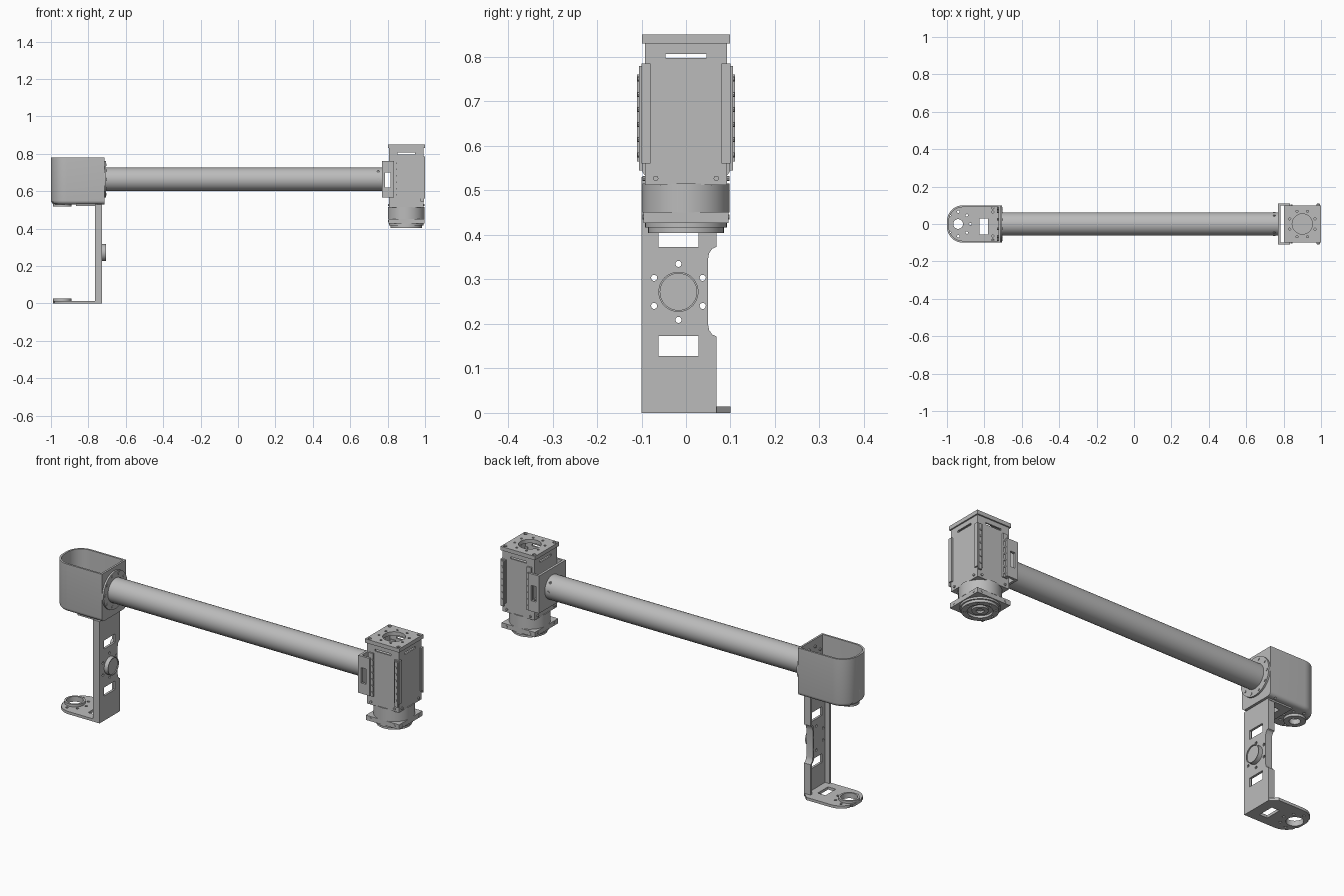
import bpy, bmesh
from math import sin, cos, pi, radians
from mathutils import Vector

cube = bpy.data.objects.get("Cube")
if cube:
    bpy.data.objects.remove(cube, do_unlink=True)

grey = bpy.data.materials.new("machined_grey")
grey.use_nodes = True
grey.diffuse_color = (0.5, 0.5, 0.5, 1)
grey.node_tree.nodes["Principled BSDF"].inputs["Base Color"].default_value = (0.5, 0.5, 0.5, 1)
parts = []


# --- shape helpers: a "shape" is (outline, low, high, axis) ---
def place(a, b, h, axis):
    return {"z": (a, b, h), "x": (h, a, b), "y": (a, h, b)}[axis]


def circle(a, b, r, n=32):
    return [(a + r * cos(2 * pi * i / n), b + r * sin(2 * pi * i / n)) for i in range(n)]


def disc(a, b, r, lo, hi, axis="z", n=32):
    return (circle(a, b, r, n), lo, hi, axis)


def box(x0, x1, y0, y1, z0, z1):
    return ([(x0, y0), (x1, y0), (x1, y1), (x0, y1)], z0, z1, "z")


def bolt_circle(a, b, ring, r, lo, hi, axis, count, turn=0.0):
    return [disc(a + ring * cos(turn + 2 * pi * i / count), b + ring * sin(turn + 2 * pi * i / count),
                 r, lo, hi, axis, 10) for i in range(count)]


def rounded_end(x0, x1, half, r, chamfer=0.0):
    """Plan outline with two rounded corners at the low x end."""
    pts = [(x1, -half)]
    pts += [(x1 - chamfer, half), (x1, half - chamfer)][::-1] if chamfer else [(x1, half)]
    for side in (1, -1):
        arc = [(x0 + r - r * sin(t * pi / 20), side * (half - r + r * cos(t * pi / 20))) for t in range(11)]
        pts += arc if side > 0 else arc[::-1]
    return pts


def mesh_of(shapes):
    bm = bmesh.new()
    for outline, lo, hi, axis in shapes:
        bottom = [bm.verts.new(place(a, b, lo, axis)) for a, b in outline]
        top = [bm.verts.new(place(a, b, hi, axis)) for a, b in outline]
        n = len(outline)
        bm.faces.new(bottom[::-1])
        bm.faces.new(top)
        for i in range(n):
            j = (i + 1) % n
            bm.faces.new((bottom[i], bottom[j], top[j], top[i]))
    bmesh.ops.recalc_face_normals(bm, faces=bm.faces)
    return bm


def make(name, *shapes, visible=True):
    bm = mesh_of(shapes)
    me = bpy.data.meshes.new(name)
    bm.to_mesh(me)
    bm.free()
    ob = bpy.data.objects.new(name, me)
    bpy.context.collection.objects.link(ob)
    if visible:
        me.materials.append(grey)
        parts.append(ob)
    return ob


def cut(ob, *shapes):
    cutter = make("cutter", *shapes, visible=False)
    cutter.hide_render = True
    mod = ob.modifiers.new("cut", "BOOLEAN")
    mod.operation, mod.solver, mod.object = "DIFFERENCE", "EXACT", cutter
    bpy.context.view_layer.update()
    me = bpy.data.meshes.new_from_object(ob.evaluated_get(bpy.context.evaluated_depsgraph_get()))
    ob.modifiers.clear()
    ob.data = me
    me.materials.clear()
    me.materials.append(grey)
    bpy.data.objects.remove(cutter, do_unlink=True)


# --- open housing with rounded end ---
HX, TZ = -0.94, 0.663
housing = make("housing", (rounded_end(-1, -0.715, 0.1, 0.085), 0.53, 0.78, "z"))
bm = bmesh.new()
bm.from_mesh(housing.data)
rim = [e for e in bm.edges if all(v.co.z < 0.54 for v in e.verts)
       and not all(v.co.x > -0.72 for v in e.verts)]
bmesh.ops.bevel(bm, geom=rim, offset=0.02, segments=4, profile=0.5, affect="EDGES")
bm.to_mesh(housing.data)
bm.free()
cut(housing, (rounded_end(-0.99, -0.725, 0.09, 0.075), 0.545, 0.9, "z"))
window = box(-0.825, -0.78, -0.055, 0.03, -0.1, 0.6)
bolts = bolt_circle(HX, 0, 0.065, 0.007, -0.1, 0.6, "z", 8)
cut(housing, window, disc(HX, 0, 0.026, 0.4, 0.6), *bolts,
    *[disc(-0.755, y, 0.006, 0.4, 0.6, n=10) for y in (-0.085, -0.065, 0.065, 0.085)])
boss = make("housing_boss", disc(HX, 0, 0.05, 0.518, 0.531))
cut(boss, disc(HX, 0, 0.026, 0.4, 0.6))
pad = make("housing_pad", box(-0.865, -0.728, -0.085, 0.07, 0.522, 0.531))
cut(pad, window)

# --- vertical channel bracket ---


def channel_outline(t, z0, z1):
    s_curve = [(0.068, 0.172), (0.059, 0.176), (0.052, 0.186), (0.049, 0.202)]
    right = s_curve + [(y, 0.545 - z) for y, z in s_curve[::-1]]
    return [(-0.1 + t, z0), (0.068 - t, z0)] + [(y - t, z) for y, z in right] + [(0.068 - t, z1), (-0.1 + t, z1)]


CY, CZ = -0.017, 0.272
channel = make("channel_bracket", (channel_outline(0, 0, 0.53), -0.765, -0.728, "x"))
cut(channel, (channel_outline(0.012, 0.012, 0.6), -0.8, -0.74, "x"))
cut(channel, *[box(-0.8, -0.7, -0.062, 0.028, z, z + 0.045) for z in (0.128, 0.373)],
    *bolt_circle(CY, CZ, 0.063, 0.007, -0.8, -0.7, "x", 6, pi / 6))
hub = make("channel_hub", disc(CY, CZ, 0.045, -0.735, -0.706, "x", 48))
cut(hub, disc(CY, CZ, 0.041, -0.711, -0.6, "x", 48))

# --- foot plate ---
foot = make("foot_plate", (rounded_end(-0.99, -0.728, 0.1, 0.085, 0.035), 0, 0.014, "z"))
cut(foot, window, disc(HX, 0, 0.04, -0.1, 0.1), *bolts)
collar = make("foot_collar", disc(HX, 0, 0.05, 0.013, 0.027))
cut(collar, disc(HX, 0, 0.04, -0.1, 0.1))

# --- long tube and its flange ---
make("arm_tube", disc(0, TZ, 0.0625, -0.72, 0.775, "x", 48))
make("tube_flange", disc(0, TZ, 0.098, -0.716, -0.706, "x", 48))
make("flange_screws", *bolt_circle(0, TZ, 0.083, 0.007, -0.732, -0.703, "x", 10))
make("tube_screws", *[disc(0.75, z, 0.006, s * 0.03, s * r, "y", 10)
                      for s in (1, -1) for z, r in ((TZ, 0.0645), (0.705, 0.049))])

# --- clamp between tube and motor ---
make("clamp_plate", box(0.77, 0.783, -0.11, 0.11, 0.565, 0.76))
cheeks = make("clamp_cheeks", *[box(0.775, 0.835, min(s * 0.098, s * 0.11), max(s * 0.098, s * 0.11), 0.565, 0.76)
                                for s in (1, -1)])
cut(cheeks, box(0.787, 0.815, -0.2, 0.2, 0.62, 0.7))

# --- motor body with hollow, slotted top ---
MX = 0.9


def square(half, z0, z1):
    return box(MX - half, MX + half, -half, half, z0, z1)


body = make("motor_body", square(0.092, 0.555, 0.832))
cut(body, square(0.084, 0.775, 0.9))
cut(body, box(0.5, 1.2, -0.046, 0.046, 0.797, 0.807))
cut(body, box(MX - 0.046, MX + 0.046, -0.5, 0.5, 0.797, 0.807))
cut(body, box(0.7, 0.816, -0.2, 0.2, 0.62, 0.7))
cap = make("motor_cap", square(0.099, 0.83, 0.85))
cut(cap, disc(MX, 0, 0.054, 0.8, 0.9, n=48), *bolt_circle(MX, 0, 0.073, 0.006, 0.8, 0.9, "z", 8, pi / 8),
    *[disc(MX + sx * 0.083, sy * 0.083, 0.009, 0.842, 0.9, n=12) for sx in (1, -1) for sy in (1, -1)])

for s, side in ((1, "left"), (-1, "right")):
    lo, hi = sorted((s * 0.08, s * 0.1))
    make(side + "_corner_rail", box(0.97, 1.0, lo, hi, 0.56, 0.785))
    make(side + "_clamp_rail", box(0.822, 0.848, lo, hi, 0.56, 0.785))
    lo, hi = sorted((s * 0.098, s * 0.106))
    make(side + "_rail_cover", box(0.977, 0.995, lo, hi, 0.545, 0.78))
    make(side + "_rail_screws", *[disc(x, 0.58 + 0.034 * i, 0.006, s * 0.09, s * r, "y", 10)
                                  for x, r in ((0.842, 0.104), (0.985, 0.109)) for i in range(6)])

# --- motor neck, mounting flange and output discs ---
make("motor_shoulder", square(0.092, 0.512, 0.56))
make("motor_neck", disc(MX, 0, 0.098, 0.45, 0.516, n=48))
make("mount_flange", square(0.096, 0.427, 0.452))
make("mount_screws", *[disc(MX + 0.068 * i, z, 0.006, s * 0.08, s * 0.098, "y", 10)
                       for s in (1, -1) for i in (1, -1) for z in (0.44, 0.527)],
     *[disc(0.068 * i, z, 0.006, MX + s * 0.08, MX + s * 0.098, "x", 10)
       for s in (1, -1) for i in (1, -1) for z in (0.44, 0.527)])
make("output_step", disc(MX, 0, 0.092, 0.417, 0.43, n=48))
output = make("output_disc", disc(MX, 0, 0.085, 0.404, 0.424, n=48))
cut(output, disc(MX, 0, 0.058, 0.3, 0.415, n=48), *bolt_circle(MX, 0, 0.071, 0.005, 0.3, 0.415, "z", 8))
shaft = make("output_shaft", disc(MX, 0, 0.038, 0.406, 0.425))
cut(shaft, disc(MX, 0, 0.018, 0.3, 0.418, n=24))

# --- smooth round surfaces, keep hard edges ---
bpy.ops.object.select_all(action="DESELECT")
for ob in parts:
    ob.select_set(True)
bpy.context.view_layer.objects.active = parts[0]
bpy.ops.object.shade_smooth_by_angle(angle=radians(30))
